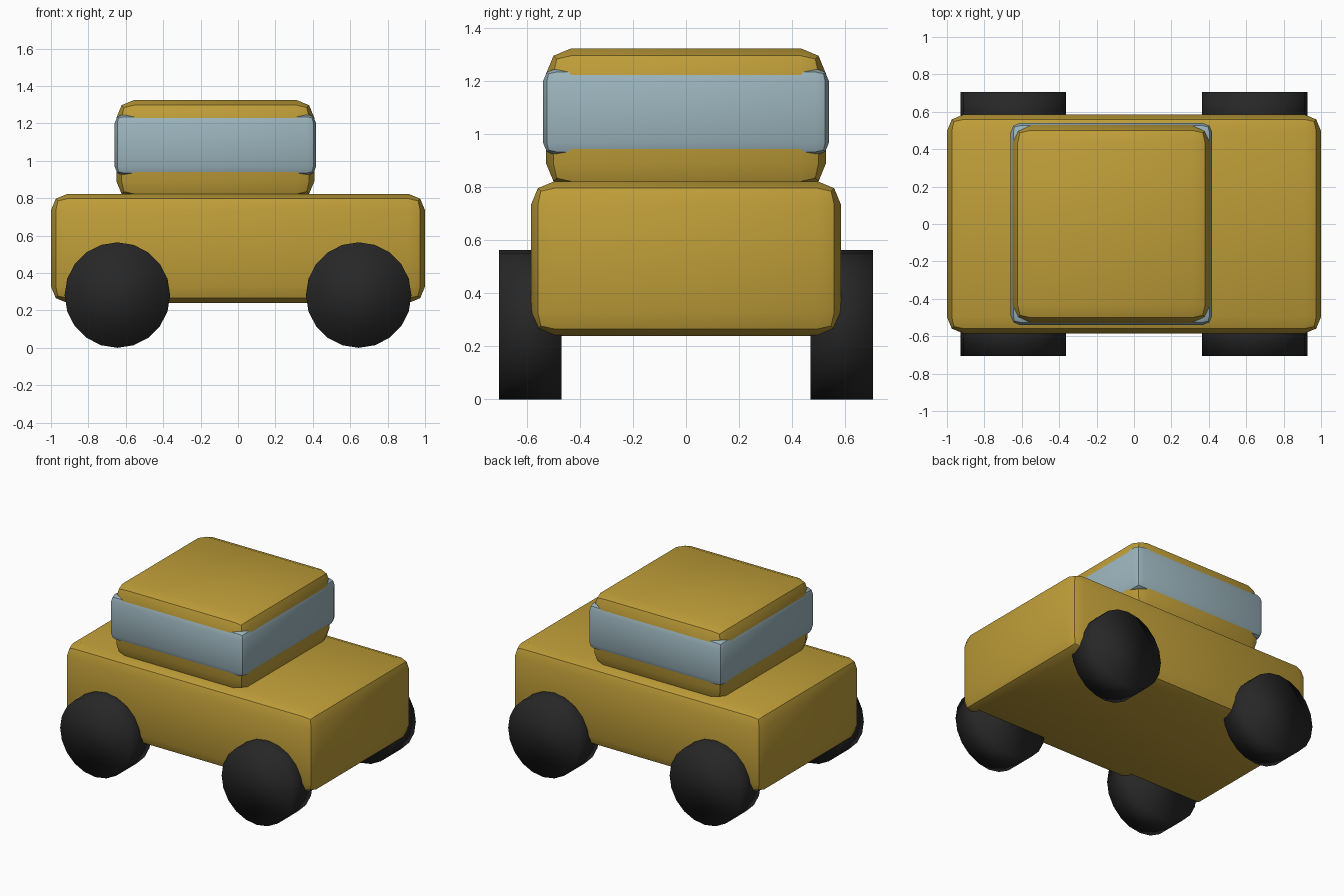
import bpy, bmesh, math
from mathutils import Matrix

if "Cube" in bpy.data.objects:
    bpy.data.objects.remove(bpy.data.objects["Cube"])


def material(name, color):
    mat = bpy.data.materials.new(name)
    mat.diffuse_color = (*color, 1)
    mat.use_nodes = True
    mat.node_tree.nodes["Principled BSDF"].inputs["Base Color"].default_value = mat.diffuse_color
    return mat


def make_object(name, bm, mat):
    bmesh.ops.recalc_face_normals(bm, faces=bm.faces)
    mesh = bpy.data.meshes.new(name)
    bm.to_mesh(mesh)
    bm.free()
    mesh.materials.append(mat)
    ob = bpy.data.objects.new(name, mesh)
    bpy.context.collection.objects.link(ob)
    bpy.ops.object.select_all(action='DESELECT')
    ob.select_set(True)
    bpy.context.view_layer.objects.active = ob
    return ob


def rounded_box(name, x, y, z, bevel, mat):
    """Box spanning the given (min, max) ranges with two-step bevelled edges."""
    bm = bmesh.new()
    bmesh.ops.create_cube(bm, size=1)
    for v in bm.verts:
        v.co = [(a + b) / 2 + c * (b - a) for c, (a, b) in zip(v.co, (x, y, z))]
    bmesh.ops.bevel(bm, geom=bm.edges[:], offset=bevel, segments=2,
                    profile=0.5, affect='EDGES')
    make_object(name, bm, mat)
    bpy.ops.object.shade_smooth_by_angle(angle=math.radians(30))


def wheel(name, x, y, mat):
    bm = bmesh.new()
    place = Matrix.Translation((x, y, 0.282)) @ Matrix.Rotation(math.pi / 2, 4, 'X')
    bmesh.ops.create_cone(bm, cap_ends=True, segments=20, radius1=0.282,
                          radius2=0.282, depth=0.235, matrix=place)
    make_object(name, bm, mat)
    bpy.ops.object.shade_smooth()


paint = material("paint", (0.52, 0.34, 0.04))
glass = material("glass", (0.33, 0.46, 0.51))
rubber = material("rubber", (0.02, 0.02, 0.02))

# Lower body, cabin and the window band wrapped around it
rounded_box("body", (-1, 1), (-0.585, 0.585), (0.24, 0.823), 0.088, paint)
rounded_box("cabin", (-0.65, 0.408), (-0.528, 0.528), (0.795, 1.325), 0.095, paint)
rounded_box("window_band", (-0.66, 0.418), (-0.54, 0.54), (0.92, 1.25), 0.05, glass)

# Four wheels
for end, x in (("rear", -0.645), ("front", 0.645)):
    for side, y in (("right", -0.588), ("left", 0.588)):
        wheel(f"{end}_{side}_wheel", x, y, rubber)
